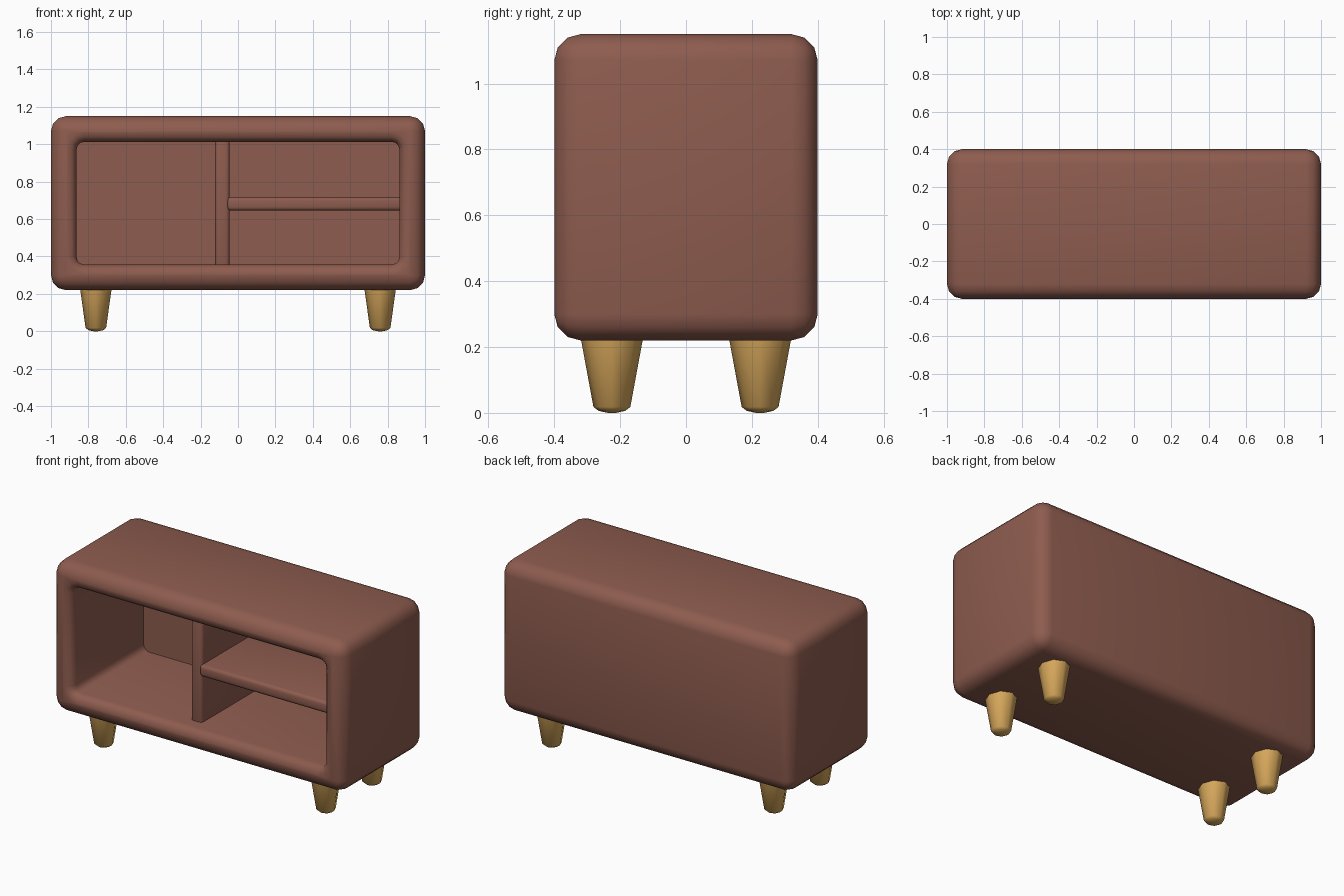
import bpy, bmesh, math
from mathutils import Vector

if "Cube" in bpy.data.objects:
    bpy.data.objects.remove(bpy.data.objects["Cube"])


def material(name, rgb):
    m = bpy.data.materials.new(name)
    m.diffuse_color = (*rgb, 1)
    m.use_nodes = True
    m.node_tree.nodes["Principled BSDF"].inputs["Base Color"].default_value = m.diffuse_color
    return m


BROWN = material("brown wood", (0.27, 0.107, 0.077))
OAK = material("golden oak", (0.68, 0.39, 0.105))


def finish(bm, name, mat, angle):
    bmesh.ops.recalc_face_normals(bm, faces=bm.faces)
    me = bpy.data.meshes.new(name)
    bm.to_mesh(me)
    bm.free()
    me.materials.append(mat)
    ob = bpy.data.objects.new(name, me)
    bpy.context.collection.objects.link(ob)
    bpy.ops.object.select_all(action='DESELECT')
    bpy.context.view_layer.objects.active = ob
    ob.select_set(True)
    bpy.ops.object.shade_smooth_by_angle(angle=math.radians(angle))
    return ob


def loft(rings):
    """Skin a list of point rings and cap both ends."""
    bm = bmesh.new()
    loops = [[bm.verts.new(p) for p in r] for r in rings]
    n = len(loops[0])
    for a, b in zip(loops, loops[1:]):
        for i in range(n):
            j = (i + 1) % n
            bm.faces.new((a[i], a[j], b[j], b[i]))
    bm.faces.new(loops[0])
    bm.faces.new(loops[-1])
    bmesh.ops.remove_doubles(bm, verts=bm.verts, dist=0.0003)
    return bm


def rounded_rect(y, inset, radius, seg=3):
    """Rounded rectangle in the xz plane, inset from the cabinet outline."""
    hx, hz = 1 - inset, 0.465 - inset
    pts = []
    for k, (sx, sz) in enumerate(((1, 1), (-1, 1), (-1, -1), (1, -1))):
        for i in range(seg + 1):
            a = math.radians(90 * (k + i / seg))
            pts.append((sx * (hx - radius) + radius * math.cos(a), y,
                        0.685 + sz * (hz - radius) + radius * math.sin(a)))
    return pts


def box(name, lo, hi, bevel):
    bm = bmesh.new()
    bmesh.ops.create_cube(bm, size=1)
    lo, hi = Vector(lo), Vector(hi)
    for v in bm.verts:
        v.co = Vector([(l + h) / 2 + c * (h - l) for l, h, c in zip(lo, hi, v.co)])
    bmesh.ops.bevel(bm, geom=bm.edges[:], offset=bevel, segments=3,
                    profile=0.5, affect='EDGES')
    return finish(bm, name, BROWN, 40)


# Cabinet shell: rounded back, sides, rounded front frame, then the hollow
R, RIM, HOLE = 0.08, 0.05, 0.137
arc = [math.radians(a) for a in (0, 30, 60, 90)]
rings = []
for a in arc:
    d = R * (1 - math.sin(a))
    rings.append(rounded_rect(0.4 - R + R * math.cos(a), d, R - d))
for a in arc:
    d = R * (1 - math.cos(a))
    rings.append(rounded_rect(-0.4 + R - R * math.sin(a), d, R - d))
for a in arc:
    d = HOLE - RIM * (1 - math.sin(a))
    rings.append(rounded_rect(-0.4 + RIM - RIM * math.cos(a), d, 0.04 + HOLE - d))
rings.append(rounded_rect(0.31, HOLE, 0.04))
finish(loft(rings), "cabinet_shell", BROWN, 40)

# Divider and shelf inside the opening
box("divider", (-0.122, -0.29, 0.33), (-0.045, 0.33, 1.04), 0.02)
box("shelf", (-0.057, -0.30, 0.645), (0.89, 0.33, 0.717), 0.02)

# Four tapered legs with slightly domed feet
for sx, xn in ((-1, "left"), (1, "right")):
    for sy, yn in ((-1, "front"), (1, "back")):
        rings = []
        for z, rx, ry in ((0.24, 0.086, 0.097), (0.018, 0.055, 0.056),
                          (0.006, 0.04, 0.04), (0, 0.012, 0.012)):
            rings.append([(sx * 0.76 + rx * math.cos(i * math.pi / 4),
                           sy * 0.225 + ry * math.sin(i * math.pi / 4), z)
                          for i in range(8)])
        finish(loft(rings), f"{yn}_{xn}_leg", OAK, 50)
